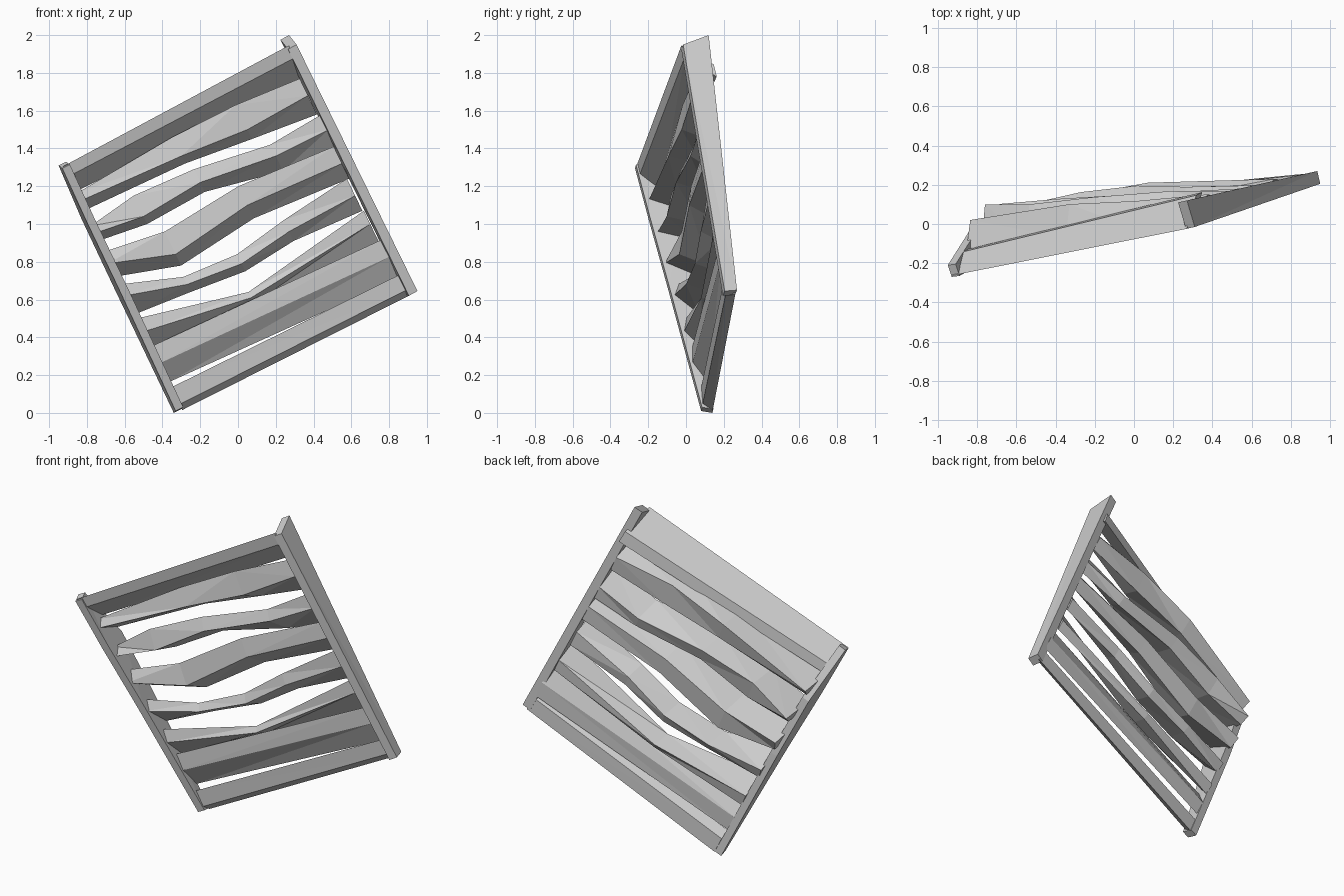
import bpy, bmesh
from mathutils import Vector


def front_y(x, z):
    """Front surface of the slightly warped frame (bilinear between its corners)."""
    dx, dz = x + 0.33, z - 0.01
    u = (dx * 1.295 + dz * 0.62) / 2.03
    v = (dz * 1.26 - dx * 0.645) / 2.03
    return (0.08 * (1 - u) + 0.21 * u) * (1 - v) + (-0.27 * (1 - u) - 0.01 * u) * v


def loft(name, sections):
    """Skin a row of four-sided sections and cap both ends."""
    bm = bmesh.new()
    rings = [[bm.verts.new(p) for p in s] for s in sections]
    for a, b in zip(rings, rings[1:]):
        for i in range(4):
            j = (i + 1) % 4
            bm.faces.new((a[i], a[j], b[j], b[i]))
    bm.faces.new(rings[0][::-1])
    bm.faces.new(rings[-1])
    bmesh.ops.triangulate(bm, faces=bm.faces[:])
    bmesh.ops.recalc_face_normals(bm, faces=bm.faces[:])
    me = bpy.data.meshes.new(name)
    bm.to_mesh(me)
    bm.free()
    bpy.context.collection.objects.link(bpy.data.objects.new(name, me))


def slat(name, stations, inset=0.015, lean=0.25):
    """Stations: ridge x, ridge z, rise of front edge, drop of underside, depth."""
    sections = []
    for x, z, up, down, depth in stations:
        ridge = Vector((x, front_y(x, z) + inset, z))
        edge = Vector((-0.48 * up, lean * depth - 0.25 * up, up))
        under = Vector((0.48 * down, depth * 0.9, -down))
        sections.append([ridge, ridge + edge, ridge + edge + under, ridge + under])
    loft(name, sections)


def side_board(name, rails, inward):
    """Rails: pairs of outer front and outer back points along the board."""
    off = Vector(inward)
    loft(name, [[Vector(f), Vector(b), Vector(b) + off, Vector(f) + off]
                for f, b in rails])


# Side boards of the frame; the left one is deeper in the middle
side_board("right_side_board",
           [((0.95, 0.205, 0.645), (0.935, 0.27, 0.65)),
            ((0.31, -0.015, 1.95), (0.27, 0.12, 2.0))], (-0.045, -0.01, -0.025))
side_board("left_side_board",
           [((-0.33, 0.08, 0.01), (-0.34, 0.14, 0.0)),
            ((-0.63, -0.095, 0.655), (-0.66, 0.05, 0.67)),
            ((-0.80, -0.194, 1.01), (-0.83, -0.02, 1.03)),
            ((-0.93, -0.27, 1.295), (-0.95, -0.21, 1.31))], (0.04, 0.005, 0.02))

# Top and bottom rails
slat("top_rail", [(-0.9, 1.25, 0.055, 0.08, 0.13), (0.3, 1.88, 0.065, 0.1, 0.19)], 0, 0)
slat("bottom_rail", [(-0.31, 0.045, 0.09, 0.03, 0.06), (0.9, 0.655, 0.08, 0.03, 0.05)], 0.01)

# Twisted, warped slats from top to bottom
slat("slat_1", [(-0.84, 1.12, 0.04, 0.05, 0.20), (-0.3, 1.36, 0.10, 0.04, 0.19),
                (0.05, 1.5, 0.13, 0.05, 0.15), (0.37, 1.68, 0.09, 0.10, 0.12)])
slat("slat_2", [(-0.76, 0.95, 0.04, 0.04, 0.23), (-0.5, 1.04, 0.11, 0.04, 0.20),
                (-0.2, 1.22, 0.07, 0.05, 0.18), (0.2, 1.36, 0.06, 0.08, 0.14),
                (0.48, 1.5, 0.08, 0.11, 0.10)])
slat("slat_3", [(-0.69, 0.79, 0.06, 0.07, 0.20), (-0.33, 0.84, 0.12, 0.06, 0.17),
                (0.05, 1.1, 0.10, 0.07, 0.14), (0.55, 1.32, 0.09, 0.08, 0.09)])
slat("slat_4", [(-0.6, 0.62, 0.06, 0.10, 0.15), (-0.27, 0.68, 0.04, 0.04, 0.15),
                (0.02, 0.79, 0.05, 0.04, 0.14), (0.27, 0.96, 0.06, 0.05, 0.11),
                (0.62, 1.15, 0.09, 0.08, 0.08)])
slat("slat_5", [(-0.5, 0.43, 0.07, 0.10, 0.12), (0.07, 0.61, 0.03, 0.03, 0.12),
                (0.7, 1.0, 0.07, 0.10, 0.08)])
slat("slat_6", [(-0.42, 0.26, 0.09, 0.10, 0.09), (0.81, 0.83, 0.09, 0.11, 0.07)])
